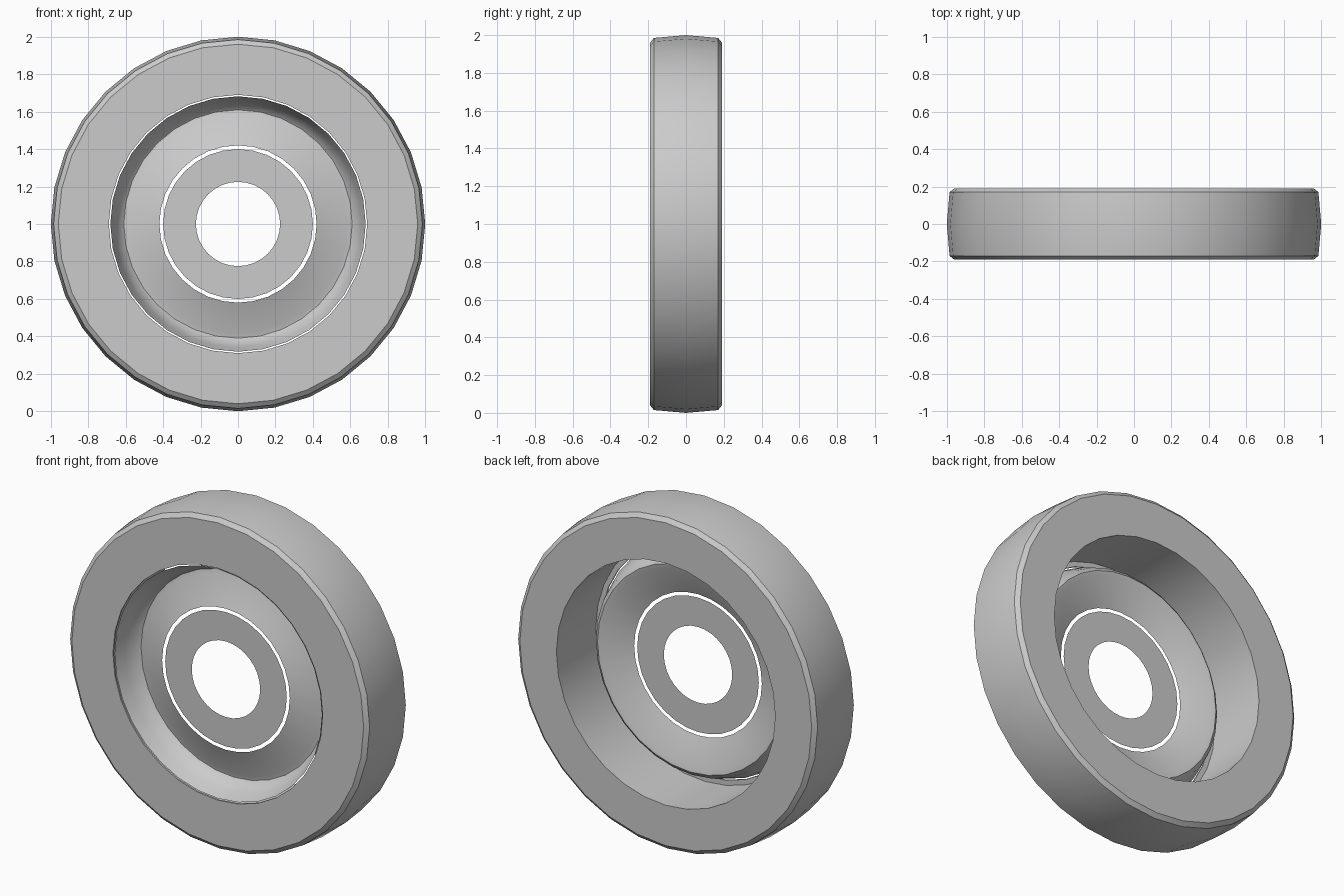
import bpy
import bmesh
import math

cube = bpy.data.objects.get("Cube")
if cube:
    bpy.data.objects.remove(cube, do_unlink=True)

grey = bpy.data.materials.new("plain grey")
grey.use_nodes = True
colour = (0.6, 0.6, 0.6, 1)
grey.diffuse_color = colour
grey.node_tree.nodes["Principled BSDF"].inputs["Base Color"].default_value = colour


def lathe(name, profile, sides, closed=False):
    """Spin a (radius, y) profile about the wheel axle."""
    bm = bmesh.new()
    rings = []
    for radius, y in profile:
        ring = []
        for i in range(sides):
            a = 2 * math.pi * i / sides
            ring.append(bm.verts.new((radius * math.cos(a), y, 1 + radius * math.sin(a))))
        rings.append(ring)
    pairs = list(zip(rings, rings[1:]))
    if closed:
        pairs.append((rings[-1], rings[0]))
    for a, b in pairs:
        for i in range(sides):
            j = (i + 1) % sides
            bm.faces.new((a[i], b[i], b[j], a[j]))
    bmesh.ops.recalc_face_normals(bm, faces=bm.faces)
    # Open sheets face the front
    if not closed and sum(f.normal.y * f.calc_area() for f in bm.faces) > 0:
        bmesh.ops.reverse_faces(bm, faces=bm.faces)
    mesh = bpy.data.meshes.new(name)
    bm.to_mesh(mesh)
    bm.free()
    mesh.materials.append(grey)
    obj = bpy.data.objects.new(name, mesh)
    bpy.context.collection.objects.link(obj)
    bpy.ops.object.select_all(action="DESELECT")
    obj.select_set(True)
    bpy.context.view_layer.objects.active = obj
    bpy.ops.object.shade_smooth_by_angle(angle=math.radians(30))
    return obj


# Heavy outer rim with bevelled edges, a bulged tread and a thin front lip
lathe("outer_rim", [
    (0.69, -0.19), (0.96, -0.19), (0.985, -0.17), (1.0, 0), (0.985, 0.17),
    (0.96, 0.19), (0.72, 0.19), (0.72, -0.18), (0.69, -0.18)], 32, closed=True)

# Thin dish: sloping wall, rounded groove, cone rising towards the hub
lathe("dish", [
    (0.682, -0.185), (0.66, -0.12), (0.635, -0.06), (0.61, -0.04),
    (0.585, -0.045), (0.42, -0.113)], 32)

# Flat hub washer, separated from the dish by a narrow gap
lathe("hub_washer", [(0.4, -0.113), (0.225, -0.113)], 32)
